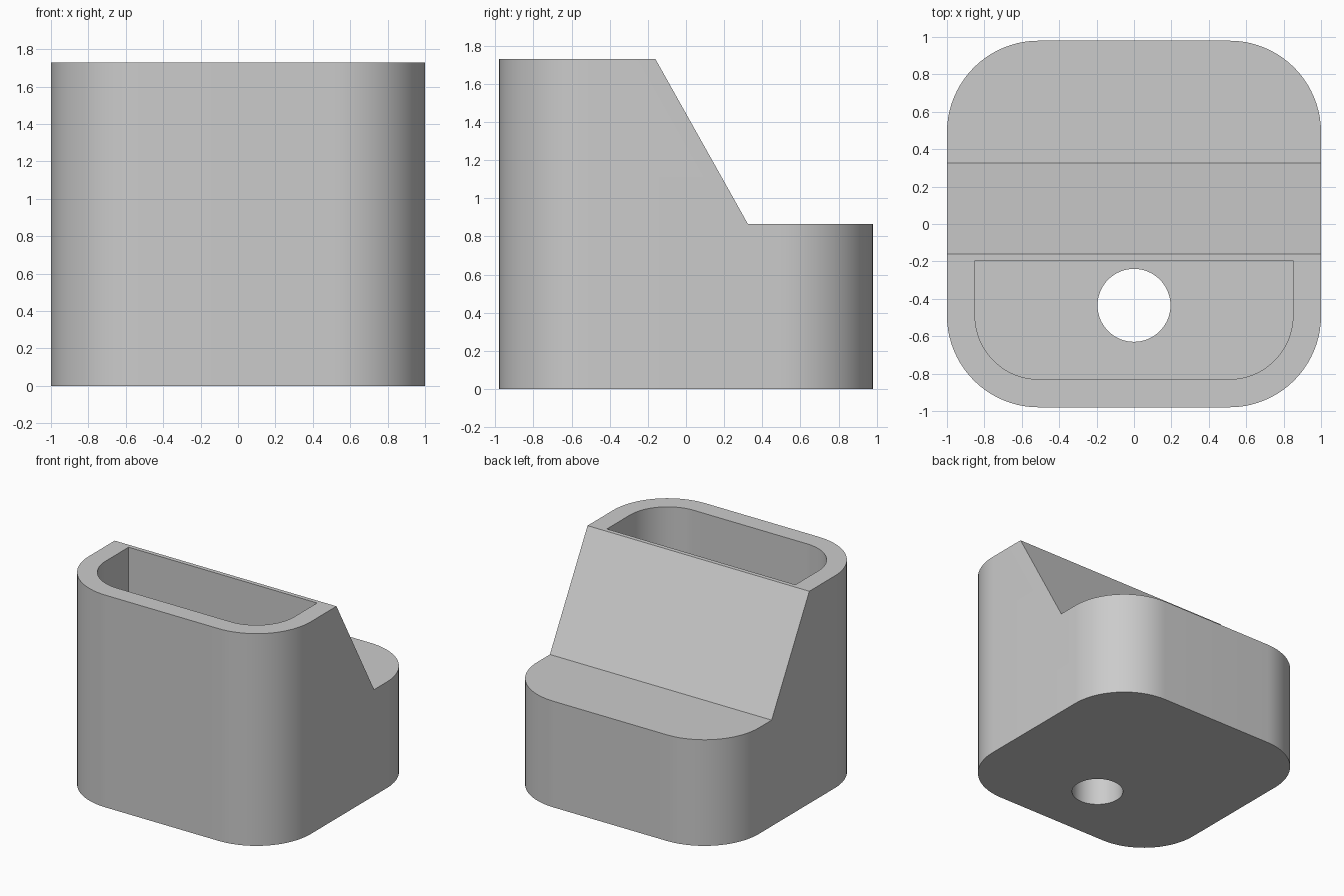
import bpy
import bmesh
from math import cos, sin, pi, radians

cube = bpy.data.objects.get("Cube")
if cube:
    bpy.data.objects.remove(cube, do_unlink=True)

HALF_X, HALF_Y = 1.0, 0.98
HEIGHT, STEP = 1.73, 0.865
RADIUS, WALL, FLOOR = 0.49, 0.15, 0.3

grey = bpy.data.materials.new("plain grey")
grey.use_nodes = True
colour = (0.6, 0.6, 0.6, 1)
grey.diffuse_color = colour
grey.node_tree.nodes["Principled BSDF"].inputs["Base Color"].default_value = colour


def arc(cx, cy, r, start, sweep, steps):
    return [(cx + r * cos(start + sweep * i / steps),
             cy + r * sin(start + sweep * i / steps)) for i in range(steps + 1)]


def prism(name, points, offset):
    """Closed solid from a loop of 3D points swept along an offset."""
    bm = bmesh.new()
    face = bm.faces.new([bm.verts.new(p) for p in points])
    swept = bmesh.ops.extrude_face_region(bm, geom=[face])["geom"]
    bmesh.ops.translate(bm, vec=offset,
                        verts=[v for v in swept if isinstance(v, bmesh.types.BMVert)])
    bmesh.ops.recalc_face_normals(bm, faces=bm.faces)
    mesh = bpy.data.meshes.new(name)
    bm.to_mesh(mesh)
    bm.free()
    mesh.materials.append(grey)
    obj = bpy.data.objects.new(name, mesh)
    bpy.context.collection.objects.link(obj)
    return obj


def upright(name, outline, z0, z1):
    return prism(name, [(x, y, z0) for x, y in outline], (0, 0, z1 - z0))


# Rounded block
cx, cy = HALF_X - RADIUS, HALF_Y - RADIUS
outline = []
for i, (sx, sy) in enumerate([(1, 1), (-1, 1), (-1, -1), (1, -1)]):
    outline += arc(sx * cx, sy * cy, RADIUS, i * pi / 2, pi / 2, 20)
body = upright("holder_body", outline, 0, HEIGHT)

# Sloped step at the back
profile = [(-0.16, HEIGHT), (0.325, STEP), (1.3, STEP), (1.3, 2), (-0.16, 2)]
step = prism("step_cutter", [(-1.2, y, z) for y, z in profile], (2.4, 0, 0))

# Pocket with two rounded front corners
r = RADIUS - WALL
pocket_outline = [(HALF_X - WALL, -0.195), (WALL - HALF_X, -0.195)]
pocket_outline += arc(-cx, -cy, r, pi, pi / 2, 20) + arc(cx, -cy, r, 1.5 * pi, pi / 2, 20)
pocket = upright("pocket_cutter", pocket_outline, FLOOR, 2)

# Drain hole through the floor
hole = upright("hole_cutter", arc(0, -0.435, 0.195, 0, 2 * pi, 64)[:-1], -0.2, FLOOR + 0.2)

bpy.context.view_layer.objects.active = body
body.select_set(True)
for cutter in (step, pocket, hole):
    mod = body.modifiers.new(cutter.name, "BOOLEAN")
    mod.operation = "DIFFERENCE"
    mod.solver = "EXACT"
    mod.object = cutter
    bpy.ops.object.modifier_apply(modifier=mod.name)
    bpy.data.objects.remove(cutter, do_unlink=True)

bpy.ops.object.shade_smooth_by_angle(angle=radians(25))
